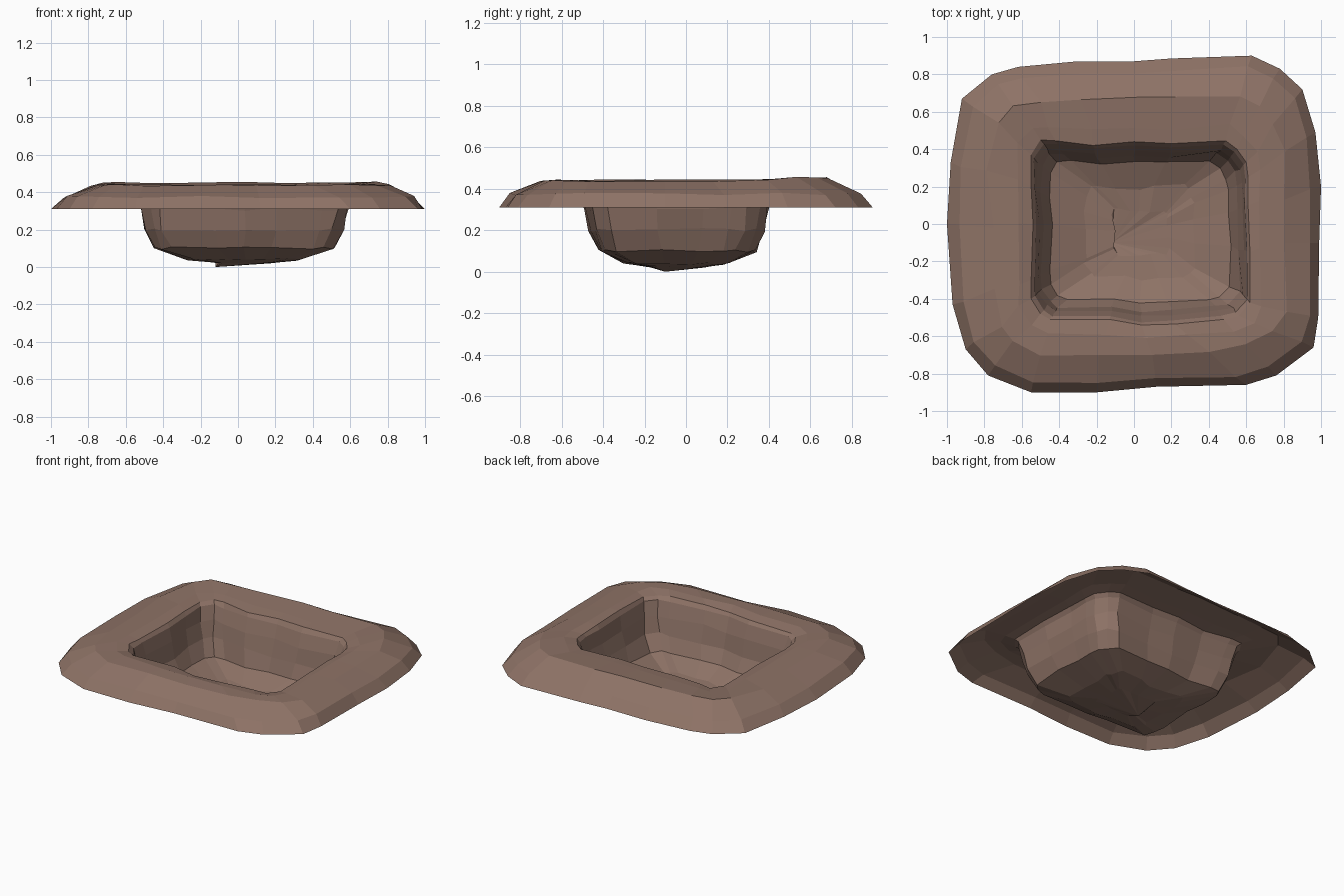
import bpy, bmesh, random
from mathutils import Vector

random.seed(4)
cube = bpy.data.objects.get("Cube")
if cube:
    bpy.data.objects.remove(cube, do_unlink=True)

# Earth colour
earth = bpy.data.materials.new("brown_earth")
earth.use_nodes = True
colour = (0.27, 0.17, 0.133, 1)
earth.diffuse_color = colour
bsdf = next(n for n in earth.node_tree.nodes if n.type == "BSDF_PRINCIPLED")
bsdf.inputs["Base Color"].default_value = colour
bsdf.inputs["Roughness"].default_value = 1.0

# Matching outlines: foot of the mound and mouth of the pit
foot = [(1, .2), (.97, .49), (.9, .72), (.78, .83), (.63, .9), (.2, .885), (0, .87), (-.3, .87),
        (-.62, .84), (-.76, .8), (-.92, .67), (-.98, .33), (-1, 0), (-.97, -.43), (-.9, -.67),
        (-.78, -.81), (-.55, -.9), (-.2, -.9), (.12, -.87), (.6, -.86), (.76, -.81),
        (.96, -.66), (.985, -.5), (.99, -.1)]
mouth = [(.61, .1), (.61, .25), (.6, .33), (.55, .4), (.49, .445), (.2, .43), (0, .44), (-.22, .42),
         (-.42, .445), (-.5, .45), (-.55, .37), (-.55, .2), (-.54, 0), (-.55, -.3), (-.55, -.4),
         (-.5, -.48), (-.45, -.51), (-.13, -.51), (.04, -.54), (.22, -.535), (.48, -.51),
         (.56, -.49), (.62, -.42), (.62, -.15)]
foot = [Vector((x, y, 0)) for x, y in foot]
mouth = [Vector((x, y, 0)) for x, y in mouth]
centre = Vector((.035, -.045, 0))


def rough(p, z, side, up):
    """Place a point at height z with a little hand-dug unevenness."""
    p = p.copy()
    p.x += random.uniform(-side, side)
    p.y += random.uniform(-side, side)
    p.z = z + random.uniform(-up, up)
    return p


rings = []
# Mound: blends from the foot outline to the pit mouth
for t, z, side, up in ((0, .31, 0, 0), (.14, .375, .008, .006),
                       (.5, .438, .025, .005), (.82, .44, .015, .006)):
    ring = [rough(f.lerp(m, t), z, side, up) for f, m in zip(foot, mouth)]
    if t == .5:
        for p in ring:
            p.z += .016 if p.y > .5 else 0
    rings.append(ring)

# Pit: mouth, lip, walls and floor, each a scaled mouth outline
for sx, sy, z, side, up in ((1, 1, .425, 0, .006), (.97, .965, .40, .004, .006),
                            (.94, .9, .31, .005, .01), (.905, .857, .2, .008, .01),
                            (.82, .775, .1, .01, .008), (.5, .5, .04, .015, .006),
                            (.25, .25, .022, .01, .003)):
    rings.append([rough(centre + Vector(((m.x - centre.x) * sx, (m.y - centre.y) * sy, 0)),
                        z, side, up) for m in mouth])

# Skin the rings into one open sheet
bm = bmesh.new()
loops = [[bm.verts.new(p) for p in ring] for ring in rings]
count = len(foot)
for outer, inner in zip(loops, loops[1:]):
    for i in range(count):
        j = (i + 1) % count
        bm.faces.new((outer[i], outer[j], inner[j], inner[i]))
bottom = bm.verts.new((-.12, -.1, 0))
for i in range(count):
    bm.faces.new((loops[-1][i], loops[-1][(i + 1) % count], bottom))

mesh = bpy.data.meshes.new("dug_pit")
bm.to_mesh(mesh)
bm.free()
mesh.materials.append(earth)
pit = bpy.data.objects.new("dug_pit", mesh)
bpy.context.collection.objects.link(pit)
